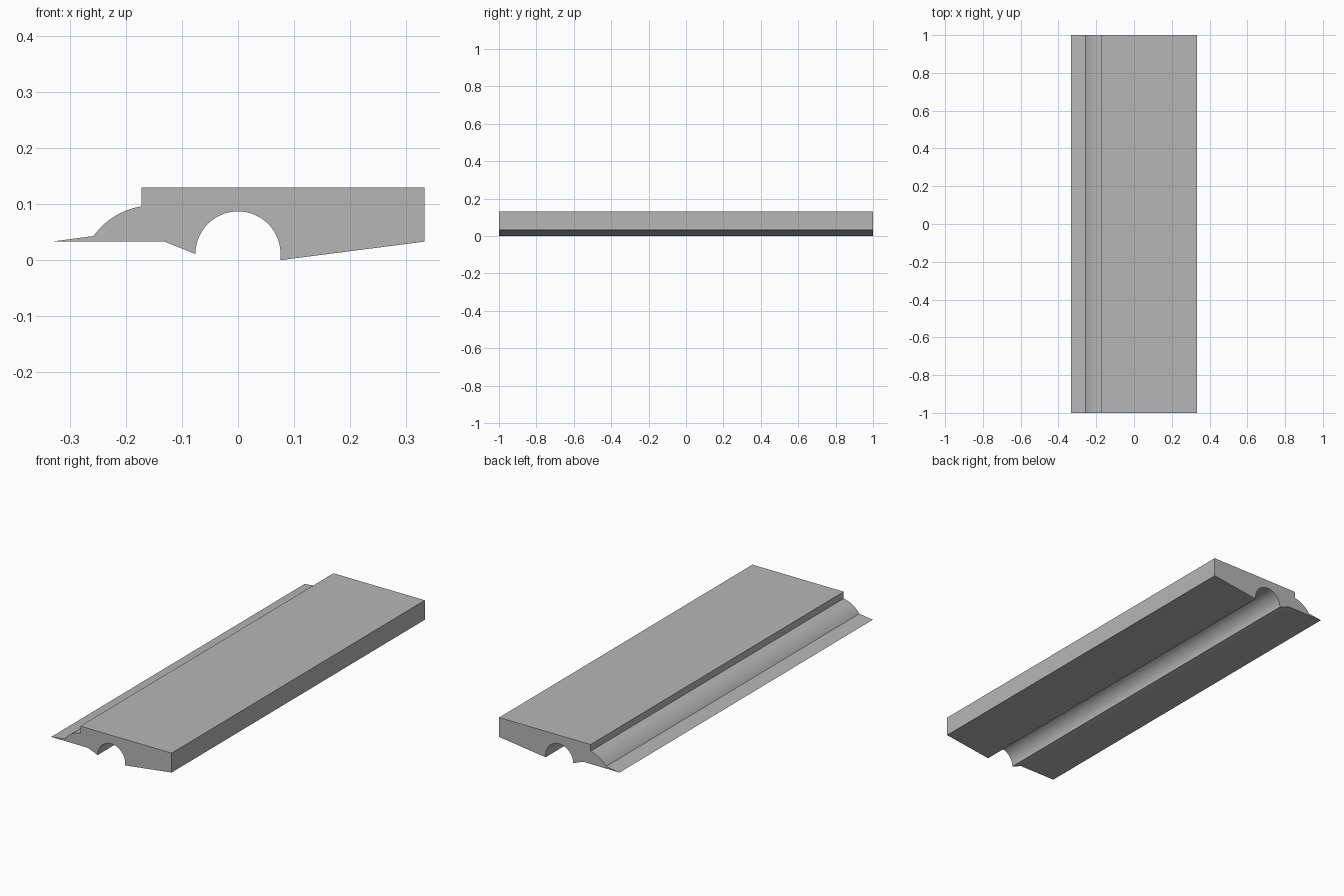
import bpy, bmesh, math
from mathutils import Vector

cube = bpy.data.objects.get("Cube")
if cube:
    bpy.data.objects.remove(cube, do_unlink=True)

HALF_LENGTH = 1.0


def make_material(name, colour):
    mat = bpy.data.materials.new(name)
    mat.use_nodes = True
    mat.diffuse_color = colour
    mat.node_tree.nodes["Principled BSDF"].inputs["Base Color"].default_value = colour
    return mat


def arc(centre, radius, start, end, steps):
    """Points along a circular arc, angles in radians."""
    angles = [start + (end - start) * i / steps for i in range(steps + 1)]
    return [(centre[0] + radius * math.cos(a), centre[1] + radius * math.sin(a)) for a in angles]


def bulge(p, q, sagitta, steps):
    """Arc from p to q that swells to the left of its direction of travel."""
    p, q = Vector(p), Vector(q)
    chord = q - p
    radius = (chord.length ** 2 / 4 + sagitta ** 2) / (2 * sagitta)
    normal = Vector((-chord.y, chord.x)).normalized()
    centre = (p + q) / 2 - normal * (radius - sagitta)
    a, b = p - centre, q - centre
    return arc(centre, radius, math.atan2(a.y, a.x), math.atan2(b.y, b.x), steps)


# Cross-section: thin lip, rounded shoulder, flat top, sloped underside, round groove
profile = [(-0.333, 0.034)]
profile += bulge((-0.258, 0.044), (-0.172, 0.097), 0.0102, 16)
profile += [(-0.172, 0.131), (0.333, 0.131), (0.333, 0.034), (0.076, 0.001)]
profile += arc((0, 0.012), 0.076, 0, math.pi, 40)
profile += [(-0.131, 0.034)]
low = min(z for x, z in profile)

# Extrude the cross-section along the length
bm = bmesh.new()
front = bm.faces.new([bm.verts.new((x, -HALF_LENGTH, z - low)) for x, z in profile])
result = bmesh.ops.extrude_face_region(bm, geom=[front], use_keep_orig=True)
back = [v for v in result["geom"] if isinstance(v, bmesh.types.BMVert)]
bmesh.ops.translate(bm, verts=back, vec=(0, 2 * HALF_LENGTH, 0))
bmesh.ops.recalc_face_normals(bm, faces=bm.faces)

mesh = bpy.data.meshes.new("moulding_strip")
bm.to_mesh(mesh)
bm.free()
mesh.materials.append(make_material("light grey", (0.47, 0.47, 0.47, 1)))
strip = bpy.data.objects.new("moulding_strip", mesh)
bpy.context.collection.objects.link(strip)

# Smooth the curved surfaces, keep the edges crisp
bpy.ops.object.select_all(action="DESELECT")
strip.select_set(True)
bpy.context.view_layer.objects.active = strip
bpy.ops.object.shade_smooth_by_angle(angle=math.radians(20))
